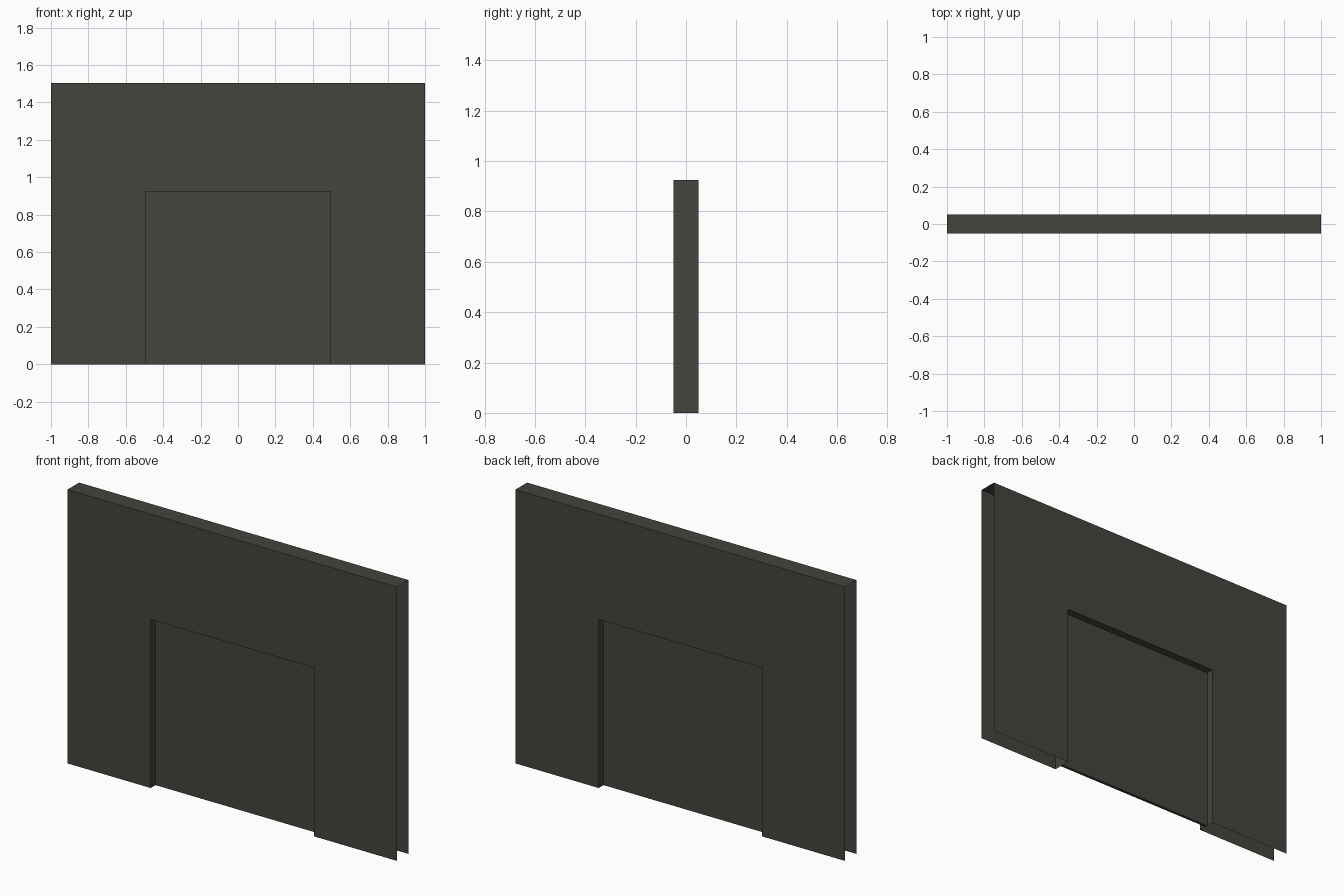
import bpy
import bmesh

if "Cube" in bpy.data.objects:
    bpy.data.objects.remove(bpy.data.objects["Cube"])

HALF_DEPTH = 0.05      # wall half thickness
TOP = 1.503            # wall height
OPEN_X, OPEN_Z = 0.495, 0.925   # opening half width and height
PANEL_HALF = 0.008     # infill panel half thickness

dark = bpy.data.materials.new("dark olive grey")
dark.diffuse_color = (0.058, 0.058, 0.047, 1.0)
dark.use_nodes = True
dark.node_tree.nodes["Principled BSDF"].inputs["Base Color"].default_value = dark.diffuse_color


def make_object(name, bm):
    mesh = bpy.data.meshes.new(name)
    bm.to_mesh(mesh)
    bm.free()
    mesh.materials.append(dark)
    obj = bpy.data.objects.new(name, mesh)
    bpy.context.collection.objects.link(obj)
    return obj


def extruded_profile(points, half):
    """Extrude an x-z outline through the depth, centred on y = 0."""
    bm = bmesh.new()
    face = bm.faces.new([bm.verts.new((x, -half, z)) for x, z in points])
    new = bmesh.ops.extrude_face_region(bm, geom=[face], use_keep_orig=True)["geom"]
    verts = [v for v in new if isinstance(v, bmesh.types.BMVert)]
    bmesh.ops.translate(bm, verts=verts, vec=(0, 2 * half, 0))
    bmesh.ops.recalc_face_normals(bm, faces=bm.faces[:])
    return bm


# Wall shell: arch outline, hollow with open ends and open underside
outline = [(-1, 0), (-OPEN_X, 0), (-OPEN_X, OPEN_Z), (OPEN_X, OPEN_Z),
           (OPEN_X, 0), (1, 0), (1, TOP), (-1, TOP)]
bm = extruded_profile(outline, HALF_DEPTH)
open_faces = []
for f in bm.faces:
    c = f.calc_center_median()
    is_end = abs(c.x) > 0.99
    is_underside = c.z < 0.001
    if is_end or is_underside:
        open_faces.append(f)
bmesh.ops.delete(bm, geom=open_faces, context='FACES')
make_object("wall_shell", bm)

# Thin door panel filling the opening at mid depth
panel = [(-OPEN_X, 0), (OPEN_X, 0), (OPEN_X, OPEN_Z), (-OPEN_X, OPEN_Z)]
make_object("door_panel", extruded_profile(panel, PANEL_HALF))
